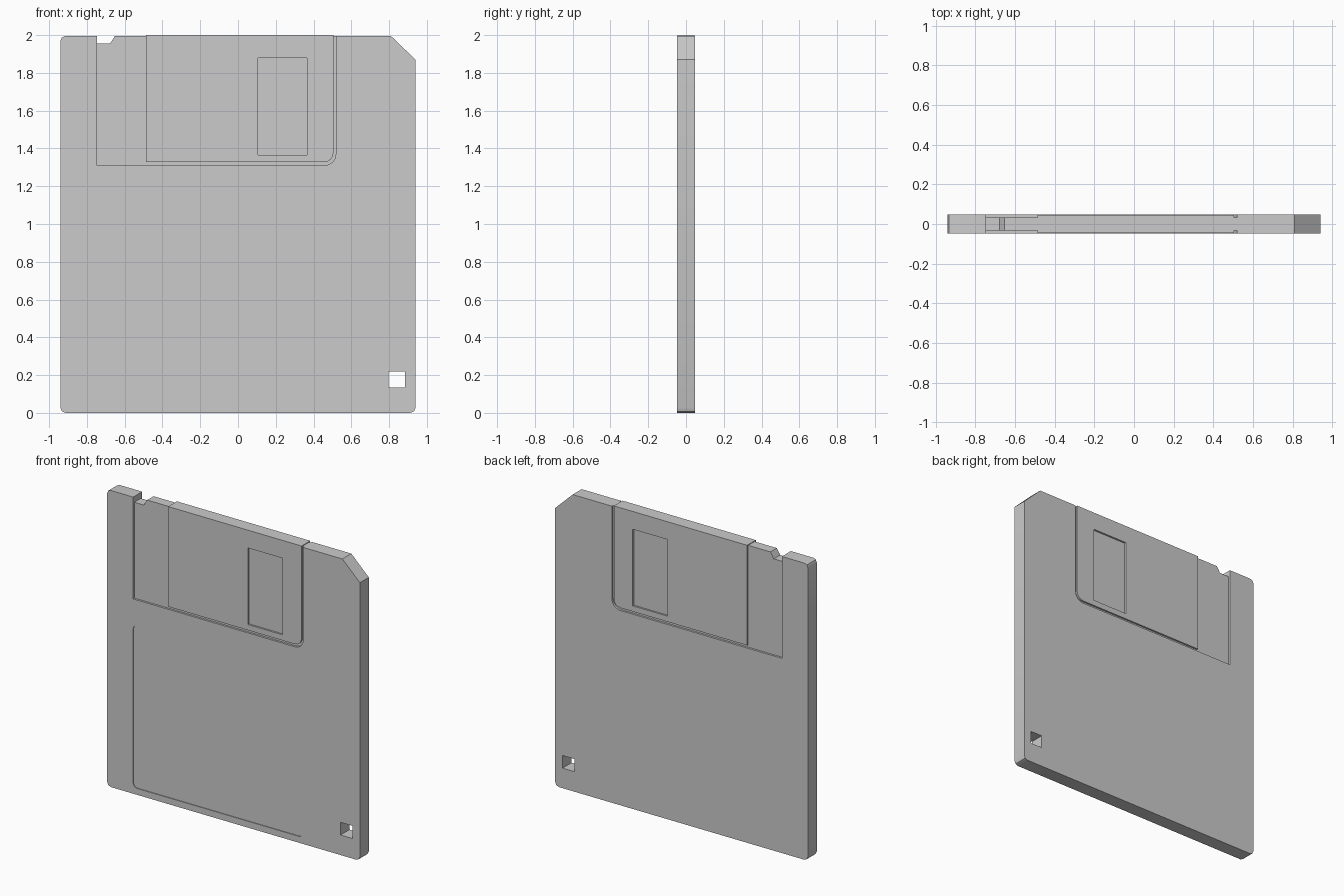
import bpy, bmesh, math
from mathutils import Vector

if "Cube" in bpy.data.objects:
    bpy.data.objects.remove(bpy.data.objects["Cube"])


def outline(corners, n=4):
    """Corners are (x, z, radius); right-angled corners with a radius get an arc."""
    pts = []
    for i, (x, z, r) in enumerate(corners):
        p = Vector((x, z))
        if r == 0:
            pts.append(p)
            continue
        a = (Vector(corners[i - 1][:2]) - p).normalized()
        b = (Vector(corners[(i + 1) % len(corners)][:2]) - p).normalized()
        c = p + r * (a + b)
        for k in range(n + 1):
            t = math.pi / 2 * k / n
            pts.append(c - r * (b * math.cos(t) + a * math.sin(t)))
    return pts


def rect(x0, x1, z0, z1, r=0.0):
    return outline([(x0, z0, r), (x1, z0, r), (x1, z1, r), (x0, z1, r)])


def prism(name, pts, y0, y1):
    bm = bmesh.new()
    face = bm.faces.new([bm.verts.new((p[0], y0, p[1])) for p in pts])
    new = bmesh.ops.extrude_face_region(bm, geom=[face])["geom"]
    bmesh.ops.translate(bm, vec=(0, y1 - y0, 0),
                        verts=[v for v in new if isinstance(v, bmesh.types.BMVert)])
    bmesh.ops.recalc_face_normals(bm, faces=bm.faces)
    mesh = bpy.data.meshes.new(name)
    bm.to_mesh(mesh)
    bm.free()
    ob = bpy.data.objects.new(name, mesh)
    bpy.context.collection.objects.link(ob)
    return ob


def cut(ob, pts, y0, y1):
    cutter = prism("cutter", pts, y0, y1)
    cutter.hide_render = True
    mod = ob.modifiers.new("cut", 'BOOLEAN')
    mod.operation, mod.solver, mod.object = 'DIFFERENCE', 'EXACT', cutter
    bpy.context.view_layer.objects.active = ob
    bpy.ops.object.modifier_apply(modifier=mod.name)
    bpy.data.objects.remove(cutter)


def smooth(ob):
    bpy.ops.object.select_all(action='DESELECT')
    ob.select_set(True)
    bpy.context.view_layer.objects.active = ob
    bpy.ops.object.shade_smooth_by_angle(angle=math.radians(35))


T = 0.0475      # half thickness of the case
F = 0.034       # half thickness between the shutter recesses
TOP = 1.995     # top edge of the case

# Case with clipped top right corner
case = prism("disk_case", outline([
    (-0.94, 0, 0.028), (0.94, 0, 0.028), (0.94, 1.87, 0),
    (0.81, TOP, 0), (-0.94, TOP, 0.025)], 2), -T, T)

# Shutter recess on both faces
recess = outline([(-0.747, 1.31, 0), (0.518, 1.31, 0.06), (0.518, 2.1, 0), (-0.747, 2.1, 0)])
for s in (-1, 1):
    cut(case, recess, *sorted((s * F, s * 0.1)))

# Notch in the top edge, label recess on the front, write-protect hole
cut(case, [(-0.747, 1.955), (-0.677, 1.955), (-0.652, TOP), (-0.652, 2.1), (-0.747, 2.1)], -0.1, 0.1)
cut(case, rect(-0.747, 0.518, 0.043, 1.138, 0.03), -0.1, -T + 0.005)
cut(case, rect(0.797, 0.885, 0.135, 0.22), -0.1, 0.1)
smooth(case)

# Sliding shutter: folded plate over the top edge with a window on each face
shutter = prism("sliding_shutter", outline([
    (-0.487, 1.327, 0), (0.505, 1.327, 0.05), (0.505, 2.0, 0), (-0.487, 2.0, 0)]), -0.046, 0.046)
cut(shutter, rect(-0.6, 0.6, 1.2, TOP), -F, F)
cut(shutter, rect(0.106, 0.365, 1.365, 1.88), -0.1, 0.1)
smooth(shutter)
